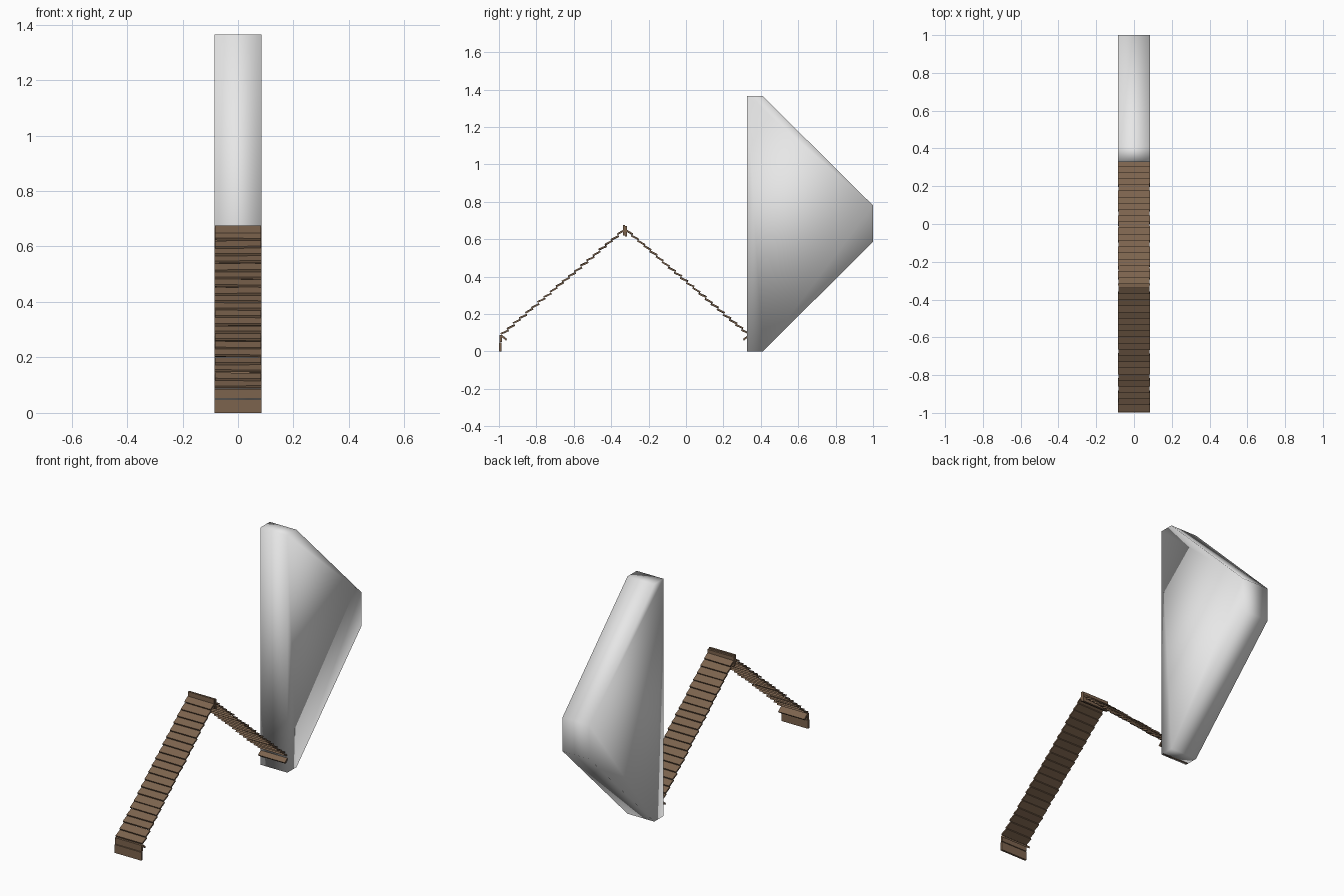
import bpy, bmesh, math, random
from mathutils import Matrix

if "Cube" in bpy.data.objects:
    bpy.data.objects.remove(bpy.data.objects["Cube"])

random.seed(4)
HALF = 0.085          # half width of the whole strip
RIDGE_Y = -0.326      # centre line of the roof


def material(name, rgb):
    m = bpy.data.materials.new(name)
    m.diffuse_color = (*rgb, 1)
    m.use_nodes = True
    m.node_tree.nodes["Principled BSDF"].inputs["Base Color"].default_value = m.diffuse_color
    return m


wood = material("weathered brown wood", (0.2, 0.125, 0.075))
grey = material("plain light grey", (0.8, 0.8, 0.8))


def finish(name, bm, mat, smooth=False):
    bmesh.ops.recalc_face_normals(bm, faces=bm.faces[:])
    me = bpy.data.meshes.new(name)
    bm.to_mesh(me)
    bm.free()
    me.materials.append(mat)
    for p in me.polygons:
        p.use_smooth = smooth
    ob = bpy.data.objects.new(name, me)
    bpy.context.collection.objects.link(ob)
    return ob


def board(bm, y, z, length, thick, tilt, skew=0.0):
    """Board across x; length runs along y before tilting about x."""
    m = (Matrix.Translation((0, y, z)) @ Matrix.Rotation(skew, 4, 'Y')
         @ Matrix.Rotation(tilt, 4, 'X')
         @ Matrix.Diagonal((2 * HALF - random.uniform(0, 0.004), length, thick, 1)))
    bmesh.ops.create_cube(bm, size=1, matrix=m)


# roof slopes: overlapping shingle boards laid flatter than the slope
N = 20
for side, label in ((-1, "front"), (1, "back")):
    bm = bmesh.new()
    for i in range(N):
        t = (i + 0.5) / N
        dist = 0.655 * (1 - t) + 0.005
        z = 0.09 + 0.56 * t + random.uniform(-0.002, 0.002)
        tilt = math.radians(27 + random.uniform(-4, 4))
        board(bm, RIDGE_Y + side * dist, z, 0.046, 0.009, -side * tilt,
              random.uniform(-0.012, 0.012))
    finish(label + "_shingles", bm, wood)

    # eave boards: two upright boards and a short slanted one behind
    bm = bmesh.new()
    board(bm, RIDGE_Y + side * 0.667, 0.024, 0.012, 0.048, 0)
    board(bm, RIDGE_Y + side * 0.665, 0.069, 0.012, 0.036, 0)
    board(bm, RIDGE_Y + side * 0.647, 0.073, 0.036, 0.010, -side * math.radians(-38))
    finish(label + "_eave_boards", bm, wood)

# ridge boards: upright pair at the peak
bm = bmesh.new()
for s in (-1, 1):
    board(bm, RIDGE_Y + s * 0.006, 0.644 - s * 0.003, 0.011, 0.056, 0)
finish("ridge_boards", bm, wood)

# smooth grey block: chamfered triangular profile swept across x
profile = [(0.327, 0.0), (0.41, 0.0), (1.0, 0.585),
           (1.0, 0.78), (0.41, 1.365), (0.327, 1.365)]
bm = bmesh.new()
face = bm.faces.new([bm.verts.new((-HALF, y, z)) for y, z in profile])
ext = bmesh.ops.extrude_face_region(bm, geom=[face])
new = [g for g in ext["geom"] if isinstance(g, bmesh.types.BMVert)]
bmesh.ops.translate(bm, verts=new, vec=(2 * HALF, 0, 0))
finish("grey_block", bm, grey, smooth=True)
